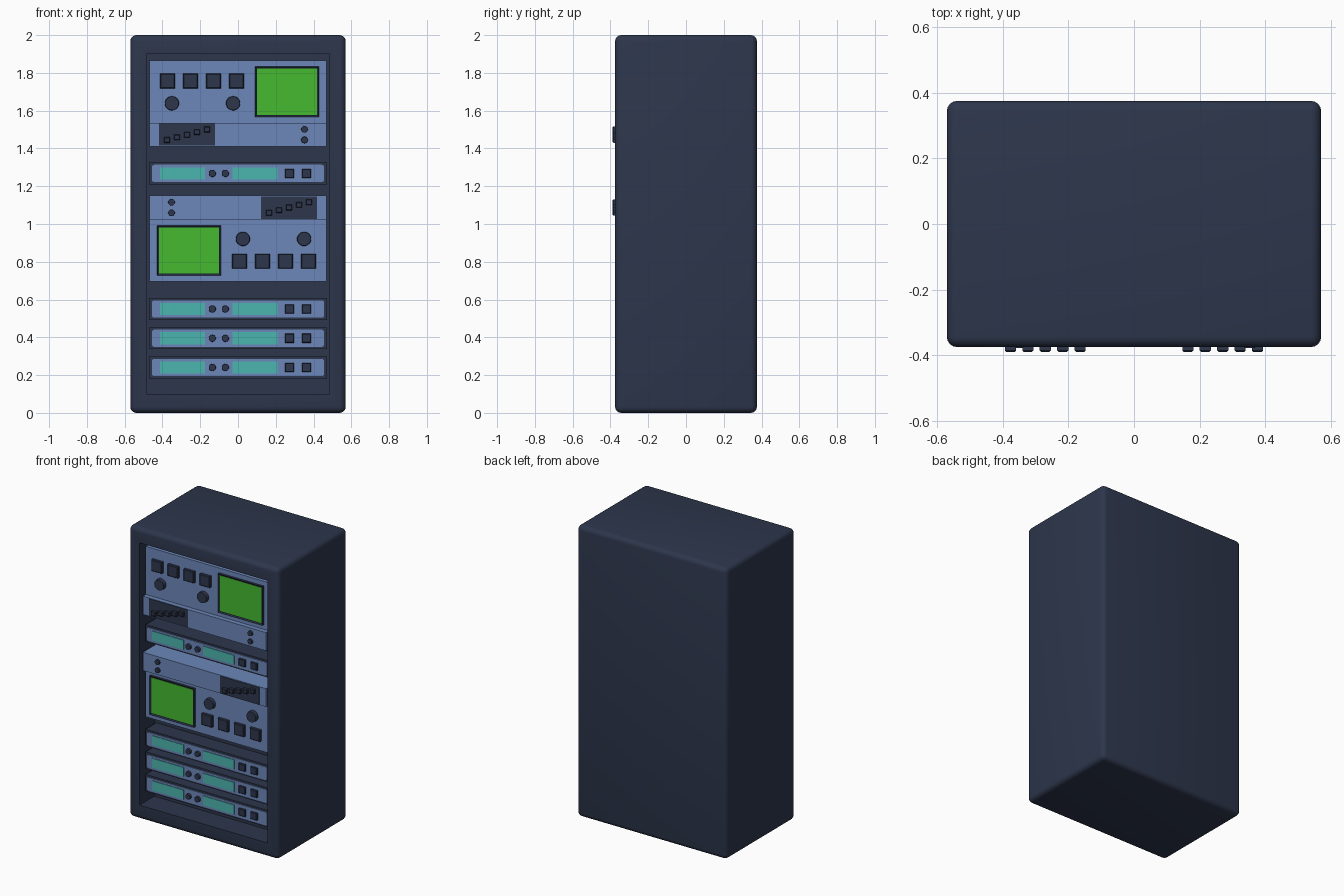
import bpy, bmesh, math
from mathutils import Matrix, Vector

if "Cube" in bpy.data.objects:
    bpy.data.objects.remove(bpy.data.objects["Cube"])

def material(name, rgb):
    m = bpy.data.materials.new(name)
    m.diffuse_color = (*rgb, 1)
    m.use_nodes = True
    m.node_tree.nodes["Principled BSDF"].inputs["Base Color"].default_value = m.diffuse_color
    return m

DARK = material("dark_navy", (0.026, 0.037, 0.072))
BLUE = material("panel_blue", (0.15, 0.245, 0.49))
GREEN = material("screen_green", (0.058, 0.49, 0.03))
TEAL = material("display_teal", (0.07, 0.46, 0.43))

FRONT = -0.375          # cabinet front plane
BACK = FRONT + 0.16     # back of the recess

def finish(bm, name, mat, smooth=True):
    bmesh.ops.recalc_face_normals(bm, faces=bm.faces)
    me = bpy.data.meshes.new(name)
    bm.to_mesh(me)
    bm.free()
    me.materials.append(mat)
    ob = bpy.data.objects.new(name, me)
    bpy.context.collection.objects.link(ob)
    if smooth:
        bpy.ops.object.select_all(action='DESELECT')
        ob.select_set(True)
        bpy.context.view_layer.objects.active = ob
        bpy.ops.object.shade_smooth_by_angle(angle=math.radians(35))
    return ob

def box_bm(x0, x1, y0, y1, z0, z1):
    bm = bmesh.new()
    bmesh.ops.create_cube(bm, size=1)
    bmesh.ops.scale(bm, vec=(x1 - x0, y1 - y0, z1 - z0), verts=bm.verts)
    bmesh.ops.translate(bm, vec=((x0 + x1) / 2, (y0 + y1) / 2, (z0 + z1) / 2), verts=bm.verts)
    return bm

def box(name, mat, cx, cz, w, h, y0, y1, bevel=0.0):
    """Box centred on cx, cz; bevel softens its front edges."""
    bm = box_bm(cx - w / 2, cx + w / 2, y0, y1, cz - h / 2, cz + h / 2)
    if bevel:
        edges = [e for e in bm.edges if all(v.co.y < (y0 + y1) / 2 for v in e.verts)]
        bmesh.ops.bevel(bm, geom=edges, offset=bevel, segments=1, affect='EDGES')
    return finish(bm, name, mat, False)

def knob(name, mat, cx, cz, r, y0, y1):
    bm = bmesh.new()
    bmesh.ops.create_cone(bm, cap_ends=True, segments=24, radius1=r, radius2=r * 0.94, depth=y1 - y0,
                          matrix=Matrix.Translation((cx, (y0 + y1) / 2, cz)) @ Matrix.Rotation(math.pi / 2, 4, 'X'))
    return finish(bm, name, mat)

# Cabinet: rounded box with a recessed front bay
bm = box_bm(-0.57, 0.57, -0.375, 0.375, 0, 2)
bmesh.ops.bevel(bm, geom=bm.edges[:], offset=0.032, segments=4, profile=0.5, affect='EDGES')
bm.normal_update()
face = max((f for f in bm.faces if f.normal.y < -0.99), key=lambda f: f.calc_area())
bmesh.ops.inset_region(bm, faces=[face], thickness=0.04)
for v in face.verts:
    v.co.x = math.copysign(0.485, v.co.x)
    v.co.z = 1.9 if v.co.z > 1 else 0.1
res = bmesh.ops.extrude_face_region(bm, geom=[face])
bmesh.ops.translate(bm, vec=(0, BACK - FRONT, 0),
                    verts=[g for g in res["geom"] if isinstance(g, bmesh.types.BMVert)])
if face.is_valid:
    bmesh.ops.delete(bm, geom=[face], context='FACES_ONLY')
finish(bm, "cabinet", DARK)

def scope_unit(label, flip):
    """Large instrument; flip turns it upside down for the second one."""
    def at(x, z):
        return (-x, 2.56 - z) if flip else (x, z)
    p = FRONT + 0.042    # main panel face
    s = FRONT + 0.01     # protruding slider panel face
    box(label + "_main_panel", BLUE, *at(0, 1.7), 0.935, 0.33, p, BACK + 0.01)
    box(label + "_slider_panel", BLUE, *at(0, 1.4725), 0.935, 0.125, s, BACK + 0.01)
    # Screen: raised dark frame with a green pane set into it
    sx, sz = at(0.26, 1.7)
    bm = box_bm(sx - 0.17, sx + 0.17, p - 0.015, p + 0.005, sz - 0.133, sz + 0.133)
    bm.normal_update()
    f = min(bm.faces, key=lambda f: f.calc_center_median().y)
    bmesh.ops.inset_region(bm, faces=[f], thickness=0.011)
    bmesh.ops.translate(bm, vec=(0, 0.006, 0), verts=f.verts)
    finish(bm, label + "_screen_frame", DARK, False)
    box(label + "_screen", GREEN, sx, sz, 0.318, 0.244, p - 0.011, p)
    # Buttons and dials
    for i in range(4):
        box(f"{label}_button_{i}", DARK, *at(-0.373 + i * 0.1217, 1.757), 0.078, 0.078, p - 0.02, p + 0.005, 0.004)
    for i, x in enumerate((-0.35, -0.026)):
        knob(f"{label}_dial_{i}", DARK, *at(x, 1.639), 0.038, p - 0.025, p + 0.005)
    for i, z in enumerate((1.445, 1.501)):
        knob(f"{label}_small_dial_{i}", DARK, *at(0.352, z), 0.018, s - 0.012, s + 0.005)
    # Slider bank
    box(label + "_slider_plate", DARK, *at(-0.27, 1.4735), 0.295, 0.118, s - 0.004, s + 0.005)
    for i in range(5):
        x, z = at(-0.376 + i * 0.053, 1.445 + i * 0.0138)
        box(f"{label}_slider_{i}", DARK, x, z, 0.034, 0.03, s - 0.024, s, 0.004)

scope_unit("upper_scope", False)
scope_unit("lower_scope", True)

def slim_unit(label, z):
    """Slim rack module: dark case, rounded blue face, two displays and controls."""
    c = FRONT + 0.045
    p = c - 0.006
    box(label + "_case", DARK, 0, z, 0.94, 0.116, c, BACK + 0.01)
    bm = box_bm(-0.456, 0.456, p, c + 0.005, z - 0.046, z + 0.046)
    corners = [e for e in bm.edges if abs(e.verts[0].co.y - e.verts[1].co.y) > 0.005]
    bmesh.ops.bevel(bm, geom=corners, offset=0.014, segments=3, profile=0.5, affect='EDGES')
    finish(bm, label + "_face", BLUE)
    for i, x in enumerate((-0.295, 0.09)):
        box(f"{label}_display_{i}", TEAL, x, z, 0.238, 0.064, p - 0.004, p + 0.003)
    for i, x in enumerate((-0.136, -0.067)):
        knob(f"{label}_dial_{i}", DARK, x, z, 0.019, p - 0.016, p + 0.003)
    for i, x in enumerate((0.272, 0.362)):
        box(f"{label}_button_{i}", DARK, x, z, 0.048, 0.048, p - 0.014, p + 0.003, 0.003)

for n, z in enumerate((1.268, 0.55, 0.395, 0.24)):
    slim_unit(f"slim_unit_{n}", z)
